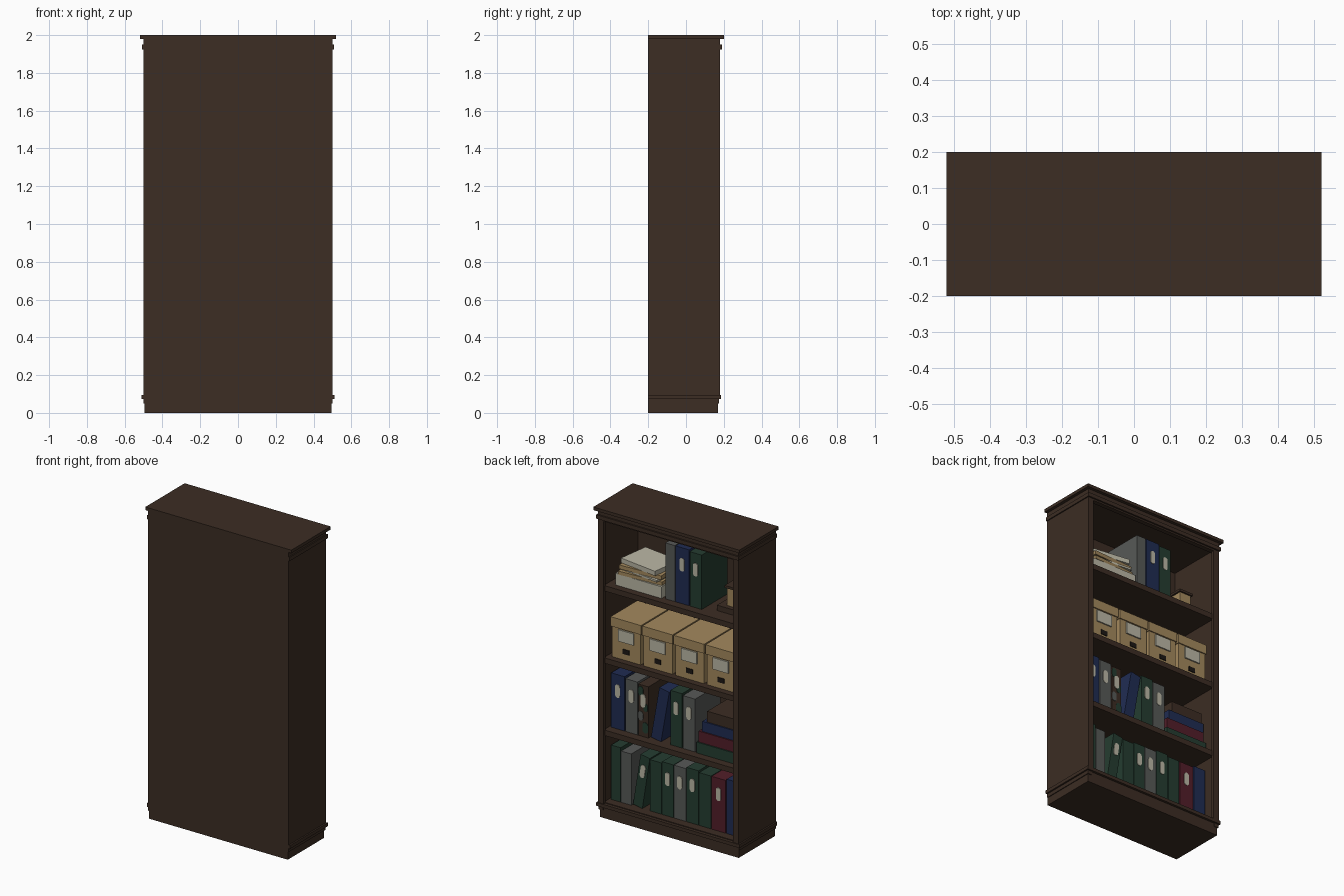
import bpy, bmesh, math
from mathutils import Matrix, Vector

cube = bpy.data.objects.get("Cube")
if cube:
    bpy.data.objects.remove(cube, do_unlink=True)


def make_material(name, rgb):
    m = bpy.data.materials.new(name)
    m.use_nodes = True
    col = (*rgb, 1)
    m.diffuse_color = col
    m.node_tree.nodes["Principled BSDF"].inputs["Base Color"].default_value = col
    return m


WOOD = make_material("dark wood", (.045, .026, .017))
CARD = make_material("cardboard", (.37, .25, .11))
PAPER = make_material("paper", (.50, .48, .38))
GREEN = make_material("green binder", (.018, .046, .030))
BLUE = make_material("blue binder", (.014, .025, .085))
RED = make_material("red binder", (.085, .013, .022))
GRAY = make_material("gray binder", (.095, .10, .095))
DARK = make_material("dark hole", (.012, .009, .007))


def finish(name, bm, mat, matrix=None):
    if matrix:
        bm.transform(matrix)
    bmesh.ops.recalc_face_normals(bm, faces=bm.faces)
    me = bpy.data.meshes.new(name)
    bm.to_mesh(me)
    bm.free()
    me.materials.append(mat)
    ob = bpy.data.objects.new(name, me)
    bpy.context.collection.objects.link(ob)
    return ob


def box(name, x, y, z, mat, matrix=None):
    """Box from (min, max) pairs."""
    bm = bmesh.new()
    bmesh.ops.create_cube(bm, size=1)
    for v in bm.verts:
        v.co = Vector([lo + (c + .5) * (hi - lo) for c, (lo, hi) in zip(v.co, (x, y, z))])
    return finish(name, bm, mat, matrix)


def pill(name, x, y, z, w, h, mat, matrix=None):
    """Thin upright plate with round ends, standing on the plane y."""
    bm = bmesh.new()
    r, n = w / 2, 8
    verts = []
    for end in (0, 1):
        for i in range(n + 1):
            a = math.pi * (end + i / n)
            lift = (h / 2 - r) * (1 - 2 * end)
            verts.append(bm.verts.new((x + r * math.cos(a), y, z + lift + r * math.sin(a))))
    face = bm.faces.new(verts)
    ext = bmesh.ops.extrude_face_region(bm, geom=[face])
    moved = [g for g in ext["geom"] if isinstance(g, bmesh.types.BMVert)]
    bmesh.ops.translate(bm, verts=moved, vec=(0, .004, 0))
    return finish(name, bm, mat, matrix)


# Carcass
BACK = -.20
box("back_panel", (-.5, .5), (BACK, -.185), (.05, 1.98), WOOD)
for side, s in (("left", 1), ("right", -1)):
    box(side + "_side_panel", sorted((s * .47, s * .5)), (BACK, .175), (.05, 1.98), WOOD)
    box(side + "_front_stile", sorted((s * .46, s * .5)), (.16, .18), (.08, 1.95), WOOD)
box("base_plinth", (-.495, .495), (BACK, .17), (0, .075), WOOD)
box("base_moulding", (-.51, .51), (BACK, .185), (.073, .095), WOOD)
box("top_panel", (-.47, .47), (BACK, .17), (1.93, 1.98), WOOD)
box("header_rail", (-.5, .5), (.15, .18), (1.915, 1.98), WOOD)
box("top_moulding", (-.507, .507), (BACK, .19), (1.925, 1.95), WOOD)
box("cornice", (-.52, .52), (BACK, .2), (1.98, 2), WOOD)

# Shelves
SHELVES = [.1, .565, 1.03, 1.495]
for i, z in enumerate(SHELVES):
    box(f"shelf_{i + 1}", (-.47, .47), (-.19, .165), (z - .035, z), WOOD)

# Upright binders
SPINE = .11


def binder(name, right, width, height, z, mat, label=True, lean=0, depth=.26):
    m = Matrix.Translation((right, 0, z)) @ Matrix.Rotation(-math.radians(lean), 4, "Y")
    box(name, (.001, width - .002), (SPINE - depth, SPINE), (0, height), mat, m)
    if label:
        pill(name + "_label", width / 2, SPINE, height * .7, .034, .085, PAPER, m)


rows = [
    (SHELVES[0], [
        (.388, .07, .35, GREEN, False, 0), (.312, .075, .33, GRAY, False, 0),
        (.233, .07, .34, GREEN, True, 9), (.096, .084, .33, GREEN, False, 0),
        (.011, .084, .34, GREEN, True, 0), (-.077, .087, .34, GRAY, True, 0),
        (-.167, .088, .35, GREEN, True, 0), (-.256, .087, .34, GREEN, False, 0),
        (-.361, .103, .34, RED, True, 0), (-.455, .09, .35, BLUE, False, 0)]),
    (SHELVES[1], [
        (.36, .098, .35, BLUE, True, 0), (.267, .09, .34, GRAY, True, 0),
        (.19, .075, .33, WOOD, True, 0), (.1, .075, .34, BLUE, False, 10),
        (-.05, .087, .35, GREEN, True, 0), (-.143, .09, .34, GRAY, True, 0)]),
    (SHELVES[3], [
        (.002, .07, .36, GRAY, False, 0), (-.1, .1, .36, BLUE, True, 0),
        (-.19, .088, .35, GREEN, True, 0)]),
]
for r, (z, books) in enumerate(rows):
    for b, (right, width, height, mat, label, lean) in enumerate(books):
        binder(f"binder_{r + 1}_{b + 1}", right, width, height, z, mat, label, lean)

# Green and gray patches on the marbled binder
for i, (dx, dz, w, h, mat) in enumerate([(.022, .06, .04, .07, GREEN), (.055, .13, .035, .06, GRAY),
                                         (.02, .19, .03, .05, GREEN), (.055, .29, .035, .06, GREEN)]):
    pill(f"marbled_patch_{i + 1}", .19 + dx, SPINE - .001, SHELVES[1] + dz, w, h, mat)

# Lying stack of books
z = SHELVES[1]
for i, (left, right, h, mat) in enumerate([(-.155, -.455, .07, GREEN), (-.165, -.445, .07, RED),
                                           (-.185, -.45, .065, BLUE), (-.215, -.44, .07, WOOD)]):
    box(f"lying_book_{i + 1}", (right, left), (-.13, .115 - i * .008), (z, z + h), mat)
    z += h

# Archive boxes with lid, label and hand hole
z = SHELVES[2]
for i in range(4):
    c, n = .337 - i * .225, f"archive_box_{i + 1}"
    box(n, (c - .102, c + .102), (-.13, .125), (z, z + .22), CARD)
    box(n + "_lid", (c - .108, c + .108), (-.137, .132), (z + .198, z + .258), CARD)
    box(n + "_label", (c - .055, c + .055), (.125, .1335), (z + .115, z + .19), PAPER)
    box(n + "_hand_hole", (c - .023, c + .023), (.125, .13), (z + .04, z + .07), DARK)

# Paper stack
z = SHELVES[3]
for i, (w, d, h, turn, mat) in enumerate([(.33, .24, .075, 0, PAPER), (.30, .23, .022, 4, CARD),
                                          (.29, .22, .012, -6, PAPER), (.29, .22, .025, 3, CARD),
                                          (.27, .21, .03, -8, PAPER)]):
    m = Matrix.Translation((.255, 0, z)) @ Matrix.Rotation(math.radians(turn), 4, "Z")
    box(f"paper_stack_{i + 1}", (-w / 2, w / 2), (-d / 2, d / 2), (0, h), mat, m)
    z += h

# Small ornament on a wooden foot
z = SHELVES[3]
box("ornament_foot", (-.42, -.27), (-.07, .07), (z, z + .035), WOOD)
box("ornament_block", (-.4, -.32), (-.04, .04), (z + .035, z + .15), CARD)
box("ornament_cap", (-.41, -.31), (-.05, .05), (z + .15, z + .165), WOOD)
